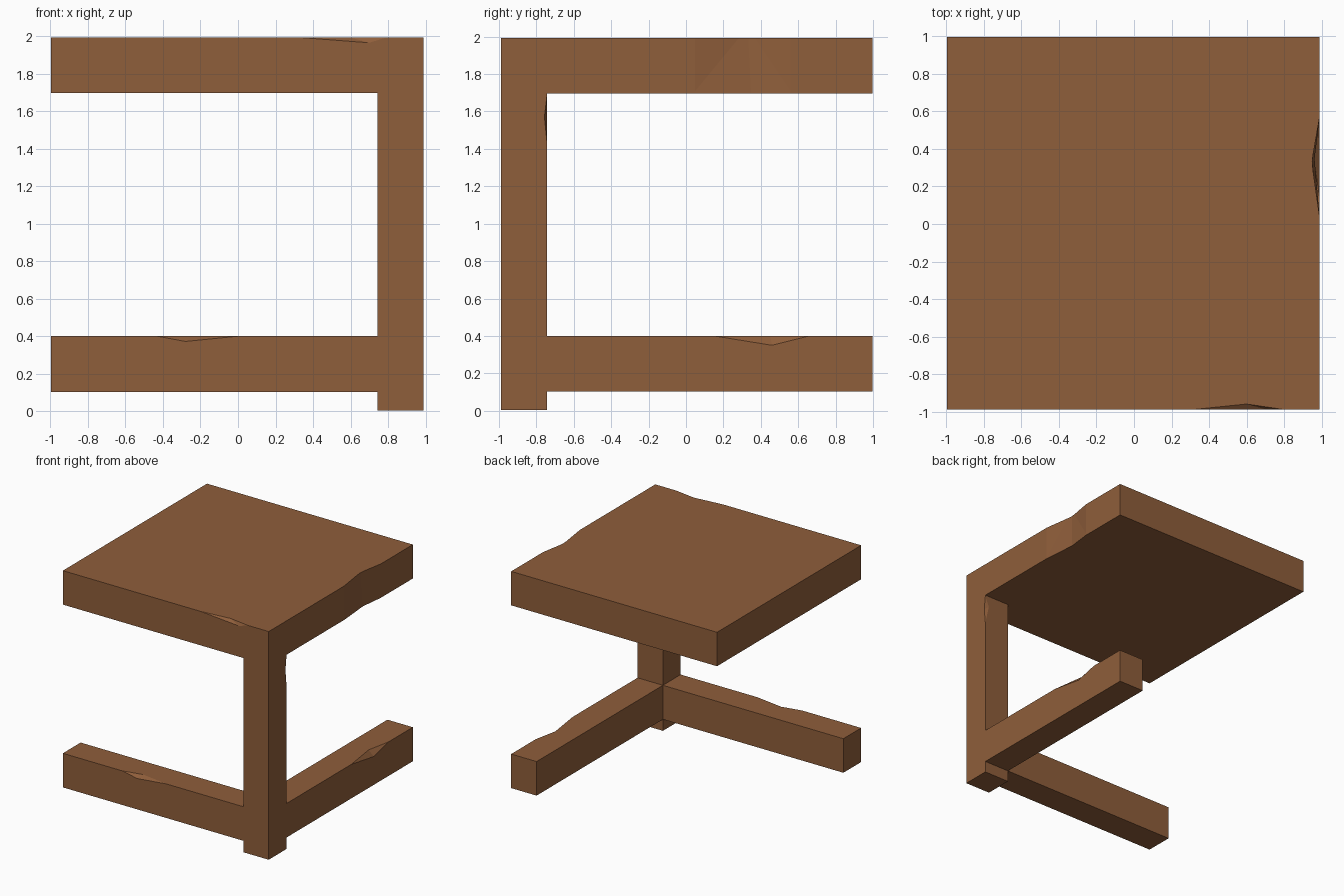
import bpy, bmesh
from mathutils import Vector

if "Cube" in bpy.data.objects:
    bpy.data.objects.remove(bpy.data.objects["Cube"])

wood = bpy.data.materials.new("brown wood")
wood.diffuse_color = (0.275, 0.112, 0.043, 1)
wood.use_nodes = True
wood.node_tree.nodes["Principled BSDF"].inputs["Base Color"].default_value = wood.diffuse_color

R, I = 0.988, 0.743      # outer and inner coordinate of the corner post
TOP = 1.993


def mesh_object(name, bm):
    mesh = bpy.data.meshes.new(name)
    bm.to_mesh(mesh)
    bm.free()
    obj = bpy.data.objects.new(name, mesh)
    bpy.context.collection.objects.link(obj)
    return obj


def box(name, lo, hi):
    bm = bmesh.new()
    bmesh.ops.create_cube(bm, size=1)
    lo, hi = Vector(lo), Vector(hi)
    for v in bm.verts:
        v.co = Vector([(lo[k] + hi[k]) / 2 + v.co[k] * (hi[k] - lo[k]) for k in range(3)])
    obj = mesh_object(name, bm)
    obj.data.materials.append(wood)
    return obj


def chip(obj, points):
    """Knock a convex splinter out of a part."""
    bm = bmesh.new()
    for p in points:
        bm.verts.new(p)
    bmesh.ops.convex_hull(bm, input=bm.verts)
    bmesh.ops.recalc_face_normals(bm, faces=bm.faces)
    cutter = mesh_object("chip_cutter", bm)
    cutter.data.materials.append(wood)
    cutter.hide_render = True
    cutter.hide_set(True)
    mod = obj.modifiers.new("chip", 'BOOLEAN')
    mod.operation = 'DIFFERENCE'
    mod.solver = 'EXACT'
    mod.object = cutter


# Main parts
top = box("table_top", (-0.998, -R, 1.697), (R, 0.998, TOP))
leg = box("corner_leg", (I, -R, 0.003), (R, -I, 1.697))
front_rail = box("front_rail", (-0.998, -R, 0.103), (I, -I, 0.4))
side_rail = box("side_rail", (I, -I, 0.103), (R, 0.998, 0.4))

# Top: splinter on the front edge, full-height dent in the right edge
chip(top, [(0.33, -R, TOP), (0.79, -R, TOP), (0.6, -0.96, TOP),
           (0.7, -R, 1.965), (0.6, -1.02, 2.03)])
chip(top, [(0.995, 0.0, 2.05), (0.995, 0.6, 2.05), (0.948, 0.33, 2.05),
           (0.995, 0.0, 1.65), (0.995, 0.6, 1.65), (0.965, 0.35, 1.65)])
# Rails: chipped upper outer edges
chip(front_rail, [(-0.43, -R, 0.4), (0.0, -R, 0.4), (-0.25, -0.95, 0.4),
                  (-0.28, -R, 0.372), (-0.25, -1.02, 0.43)])
chip(side_rail, [(R, 0.15, 0.4), (R, 0.66, 0.4), (0.945, 0.45, 0.4),
                 (R, 0.46, 0.35), (1.02, 0.42, 0.43)])
# Leg: small splinter on the inner edge
chip(leg, [(R, -I, 1.43), (R, -I, 1.69), (0.95, -I, 1.6),
           (R, -0.757, 1.57), (1.02, -0.71, 1.57)])
